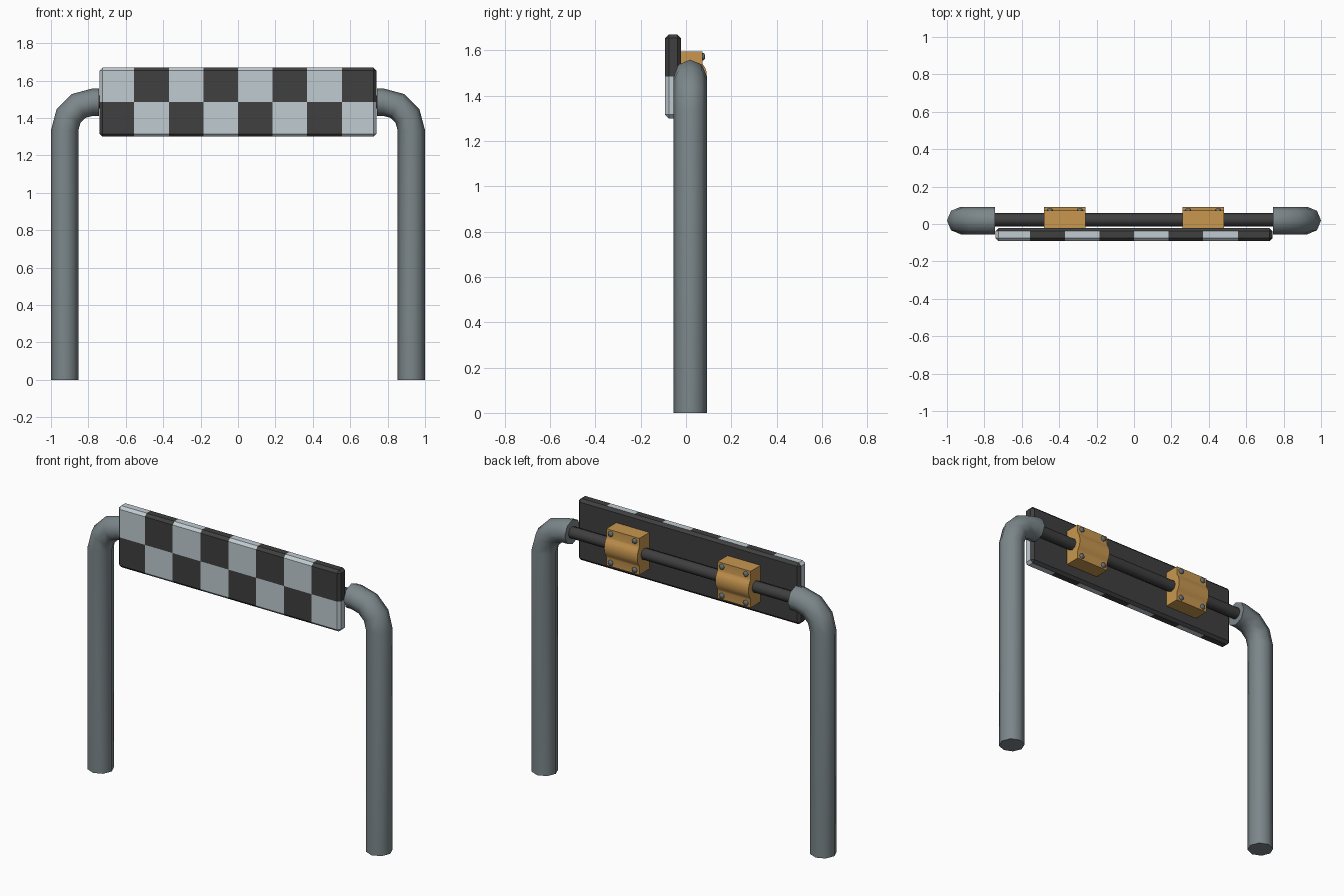
import bpy, bmesh, math
from mathutils import Matrix, Vector

if "Cube" in bpy.data.objects:
    bpy.data.objects.remove(bpy.data.objects["Cube"])


def material(name, rgb):
    m = bpy.data.materials.new(name)
    m.diffuse_color = (*rgb, 1)
    m.use_nodes = True
    m.node_tree.nodes["Principled BSDF"].inputs["Base Color"].default_value = m.diffuse_color
    return m


SLATE = material("slate_grey", (0.20, 0.24, 0.255))
LIGHT = material("pale_grey", (0.53, 0.60, 0.64))
DARK = material("charcoal", (0.05, 0.05, 0.05))
ORANGE = material("ochre", (0.58, 0.31, 0.08))
BOLT = material("bolt_grey", (0.13, 0.16, 0.18))

Z = 1.485   # height of the crossbar axis
Y = 0.0185  # depth of the pipe axis


def finish(name, bm, mats, smooth=0):
    bmesh.ops.recalc_face_normals(bm, faces=bm.faces)
    if smooth:
        for f in bm.faces:
            f.smooth = True
        for e in bm.edges:
            e.smooth = e.calc_face_angle(0) < math.radians(smooth)
    me = bpy.data.meshes.new(name)
    bm.to_mesh(me)
    bm.free()
    for m in mats:
        me.materials.append(m)
    ob = bpy.data.objects.new(name, me)
    bpy.context.scene.collection.objects.link(ob)
    return ob


def loft(bm, rings):
    rings = [[bm.verts.new(p) for p in r] for r in rings]
    n = len(rings[0])
    for a, b in zip(rings, rings[1:]):
        for i in range(n):
            j = (i + 1) % n
            bm.faces.new((a[i], a[j], b[j], b[i]))
    bm.faces.new(rings[0])
    bm.faces.new(rings[-1])


# Bent pipe posts, eight sided
def post(name, side):
    r, bend = 0.0735, 0.15
    cx, cz = 0.9265 - bend, Z - bend
    stations = [(0.9265, 0, 0)]
    for k in range(4):
        t = math.radians(30 * k)
        stations.append((cx + bend * math.cos(t), cz + bend * math.sin(t), t))
    stations.append((0.742, Z, math.pi / 2))
    rings = []
    for x, z, t in stations:
        ring = []
        for i in range(8):
            a = math.tau * i / 8
            c = r * math.cos(a)
            ring.append(Vector((side * (x + c * math.cos(t)), Y + r * math.sin(a), z + c * math.sin(t))))
        rings.append(ring)
    bm = bmesh.new()
    loft(bm, rings)
    finish(name, bm, [SLATE], 50)


post("left_post", -1)
post("right_post", 1)

# Crossbar
bm = bmesh.new()
loft(bm, [[(x, Y + 0.004 + 0.035 * math.cos(math.tau * i / 8), Z + 0.035 * math.sin(math.tau * i / 8))
           for i in range(8)] for x in (-0.76, 0.76)])
finish("crossbar", bm, [DARK], 50)

# Chequered board: chamfered box cut into 8 x 2 squares, dark back
bm = bmesh.new()
W, H, Y0, Y1 = 0.74, 0.185, -0.092, -0.022
bmesh.ops.create_cube(bm, size=1, matrix=Matrix.Translation((0, (Y0 + Y1) / 2, Z))
                      @ Matrix.Diagonal((2 * W, Y1 - Y0, 2 * H, 1)))
bmesh.ops.bevel(bm, geom=bm.edges[:], offset=0.016, segments=1, affect='EDGES')
cuts = [((-W + i * W / 4, 0, 0), (1, 0, 0)) for i in range(1, 8)] + [((0, 0, Z), (0, 0, 1))]
for co, no in cuts:
    bmesh.ops.bisect_plane(bm, geom=bm.verts[:] + bm.edges[:] + bm.faces[:], plane_co=co, plane_no=no)
bmesh.ops.recalc_face_normals(bm, faces=bm.faces)
for f in bm.faces:
    c = f.calc_center_median()
    col = min(7, max(0, int((c.x + W) / (W / 4))))
    row = 0 if c.z > Z else 1
    f.material_index = 1 if f.normal.y > 0.4 else (col + row) % 2
finish("chequered_board", bm, [LIGHT, DARK])

# Clamps: flat flanges with a rounded bulge round the crossbar, plus bolts
profile = [(-0.03, -0.11), (0.072, -0.11), (0.072, -0.062)]
for k in range(7):
    a = math.radians(-60 + 20 * k)
    profile.append((0.092 - 0.036 * (1 - math.cos(a)), 0.062 * math.sin(a)))
profile += [(0.072, 0.062), (0.072, 0.11), (-0.03, 0.11)]

for side, label in ((-1, "left"), (1, "right")):
    bm = bmesh.new()
    loft(bm, [[(side * 0.37 + dx, y, Z + z) for y, z in profile] for dx in (-0.11, 0.11)])
    finish(label + "_clamp", bm, [ORANGE], 35)

    bm = bmesh.new()
    for dx in (-0.08, 0.08):
        for dz in (-0.087, 0.087):
            loft(bm, [[(side * 0.37 + dx + r * math.cos(math.tau * i / 8), y,
                        Z + dz + r * math.sin(math.tau * i / 8)) for i in range(8)]
                      for y, r in ((0.065, 0.016), (0.078, 0.016), (0.083, 0.010))])
    finish(label + "_clamp_bolts", bm, [BOLT], 50)
